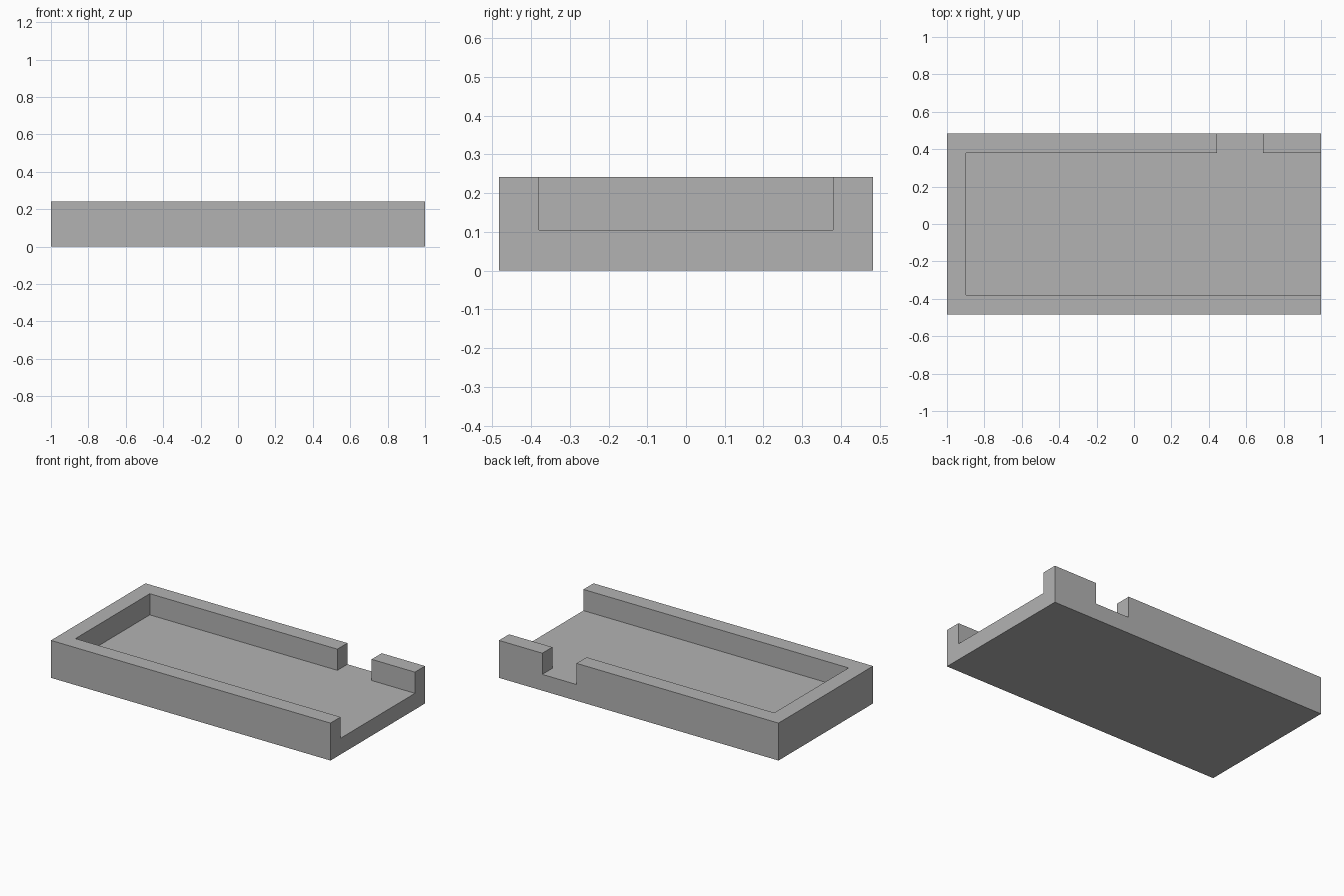
import bpy

cube = bpy.data.objects.get("Cube")
if cube:
    bpy.data.objects.remove(cube, do_unlink=True)

LENGTH, DEPTH, HEIGHT = 2.0, 0.966, 0.242
WALL, FLOOR = 0.103, 0.105
OVER = 0.1  # how far cutters reach past the block
HX, HY = LENGTH / 2, DEPTH / 2

grey = bpy.data.materials.new("plain grey")
grey.use_nodes = True
colour = (0.45, 0.45, 0.45, 1)
grey.diffuse_color = colour
grey.node_tree.nodes["Principled BSDF"].inputs["Base Color"].default_value = colour


def box(name, low, high):
    """Axis-aligned box between two corners."""
    centre = [(a + b) / 2 for a, b in zip(low, high)]
    bpy.ops.mesh.primitive_cube_add(size=1, location=centre)
    obj = bpy.context.object
    obj.name = name
    obj.scale = [b - a for a, b in zip(low, high)]
    bpy.ops.object.transform_apply(location=True, rotation=False, scale=True)
    obj.data.materials.append(grey)
    return obj


# Solid block that becomes the tray
tray = box("tray", (-HX, -HY, 0), (HX, HY, HEIGHT))

# Pocket open at the left end, and a notch through the back wall
cutters = [
    box("pocket_cutter", (-HX + WALL, -HY + WALL, FLOOR),
        (HX + OVER, HY - WALL, HEIGHT + OVER)),
    box("back_notch_cutter", (0.445, 0, FLOOR),
        (0.69, HY + OVER, HEIGHT + OVER)),
]

# Cut both openings, then drop the cutters
for cutter in cutters:
    cut = tray.modifiers.new(cutter.name, "BOOLEAN")
    cut.operation = "DIFFERENCE"
    cut.solver = "EXACT"
    cut.object = cutter
    bpy.context.view_layer.objects.active = tray
    bpy.ops.object.modifier_apply(modifier=cut.name)
    bpy.data.objects.remove(cutter, do_unlink=True)
